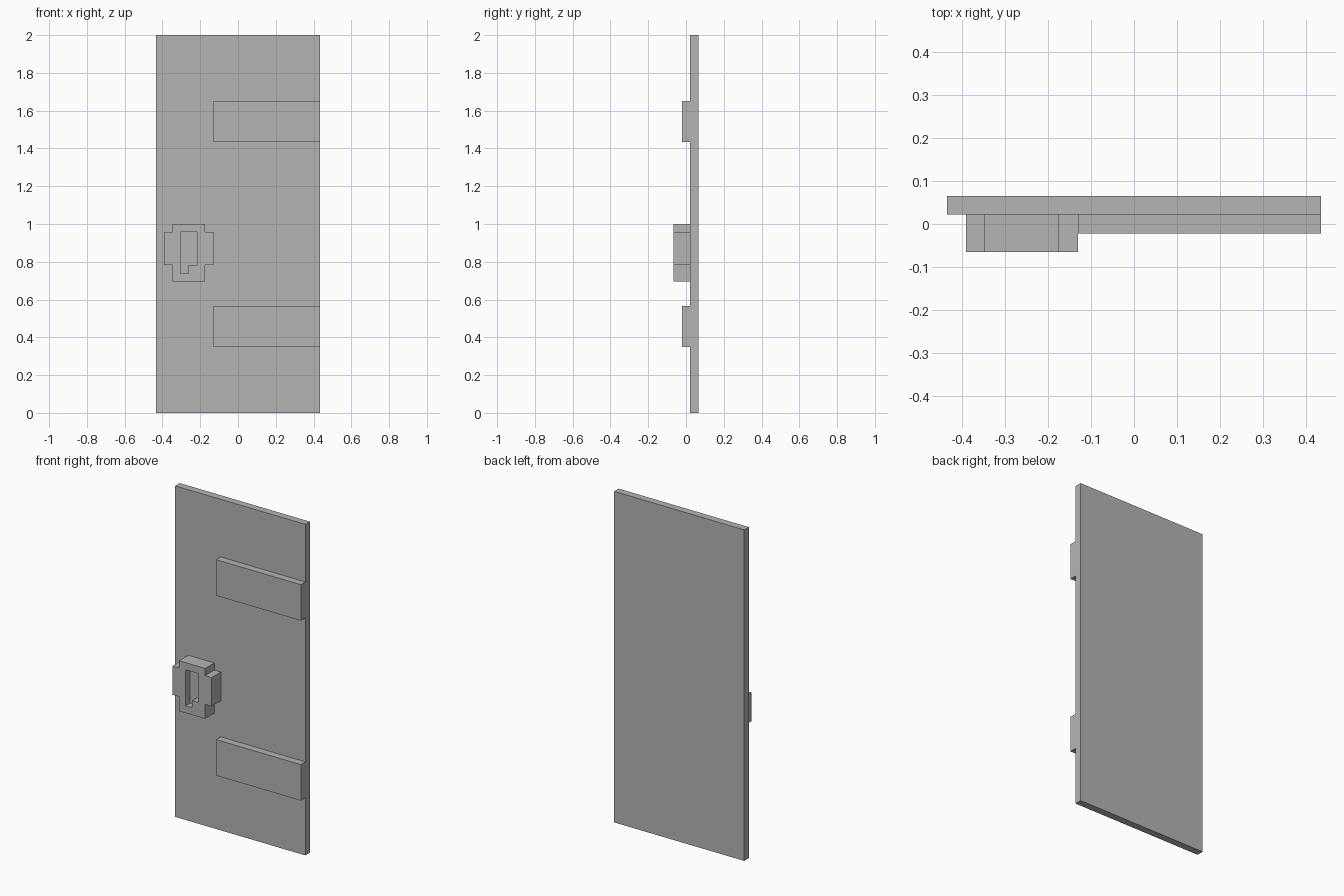
import bpy
import bmesh

if "Cube" in bpy.data.objects:
    bpy.data.objects.remove(bpy.data.objects["Cube"])

# The whole design sits on a square grid: 46 units tall, 20 wide, 3 deep
U = 2 / 46

grey = bpy.data.materials.new("plain grey")
grey.use_nodes = True
colour = (0.46, 0.46, 0.46, 1)
grey.diffuse_color = colour
grey.node_tree.nodes["Principled BSDF"].inputs["Base Color"].default_value = colour


def prism(name, outline, y_front, y_back):
    """Extrude an (x, z) outline in grid units from front to back."""
    bm = bmesh.new()
    face = bm.faces.new([bm.verts.new((x * U, y_front * U, z * U)) for x, z in outline])
    result = bmesh.ops.extrude_face_region(bm, geom=[face])
    moved = [g for g in result["geom"] if isinstance(g, bmesh.types.BMVert)]
    bmesh.ops.translate(bm, verts=moved, vec=(0, (y_back - y_front) * U, 0))
    bmesh.ops.recalc_face_normals(bm, faces=bm.faces)
    mesh = bpy.data.meshes.new(name)
    bm.to_mesh(mesh)
    bm.free()
    mesh.materials.append(grey)
    obj = bpy.data.objects.new(name, mesh)
    bpy.context.collection.objects.link(obj)
    return obj


def box(name, x0, x1, z0, z1, y_front, y_back):
    return prism(name, [(x0, z0), (x1, z0), (x1, z1), (x0, z1)], y_front, y_back)


# Door slab
box("door_panel", -10, 10, 0, 46, 0.5, 1.5)

# Hinge straps reaching in from the left edge
for name, bottom in (("lower_hinge", 8), ("upper_hinge", 33)):
    box(name, -3, 10, bottom, bottom + 5, -0.5, 0.5)

# Lock plate with stepped corners
lock = prism("lock_plate", [
    (-8, 16), (-4, 16), (-4, 18), (-3, 18), (-3, 22), (-4, 22),
    (-4, 23), (-8, 23), (-8, 22), (-9, 22), (-9, 18), (-8, 18)], -1.5, 0.5)

# Keyhole recess, cut halfway into the lock plate
keyhole = prism("keyhole_cutter", [
    (-7, 17), (-6, 17), (-6, 18), (-5, 18), (-5, 22), (-7, 22)], -2.5, -0.5)
keyhole.hide_render = True
cut = lock.modifiers.new("keyhole", "BOOLEAN")
cut.operation = "DIFFERENCE"
cut.solver = "EXACT"
cut.object = keyhole

# Keep the cut result and drop the cutter
bpy.context.view_layer.update()
evaluated = lock.evaluated_get(bpy.context.evaluated_depsgraph_get())
cut_mesh = bpy.data.meshes.new_from_object(evaluated)
lock.modifiers.clear()
lock.data = cut_mesh
bpy.data.objects.remove(keyhole)
